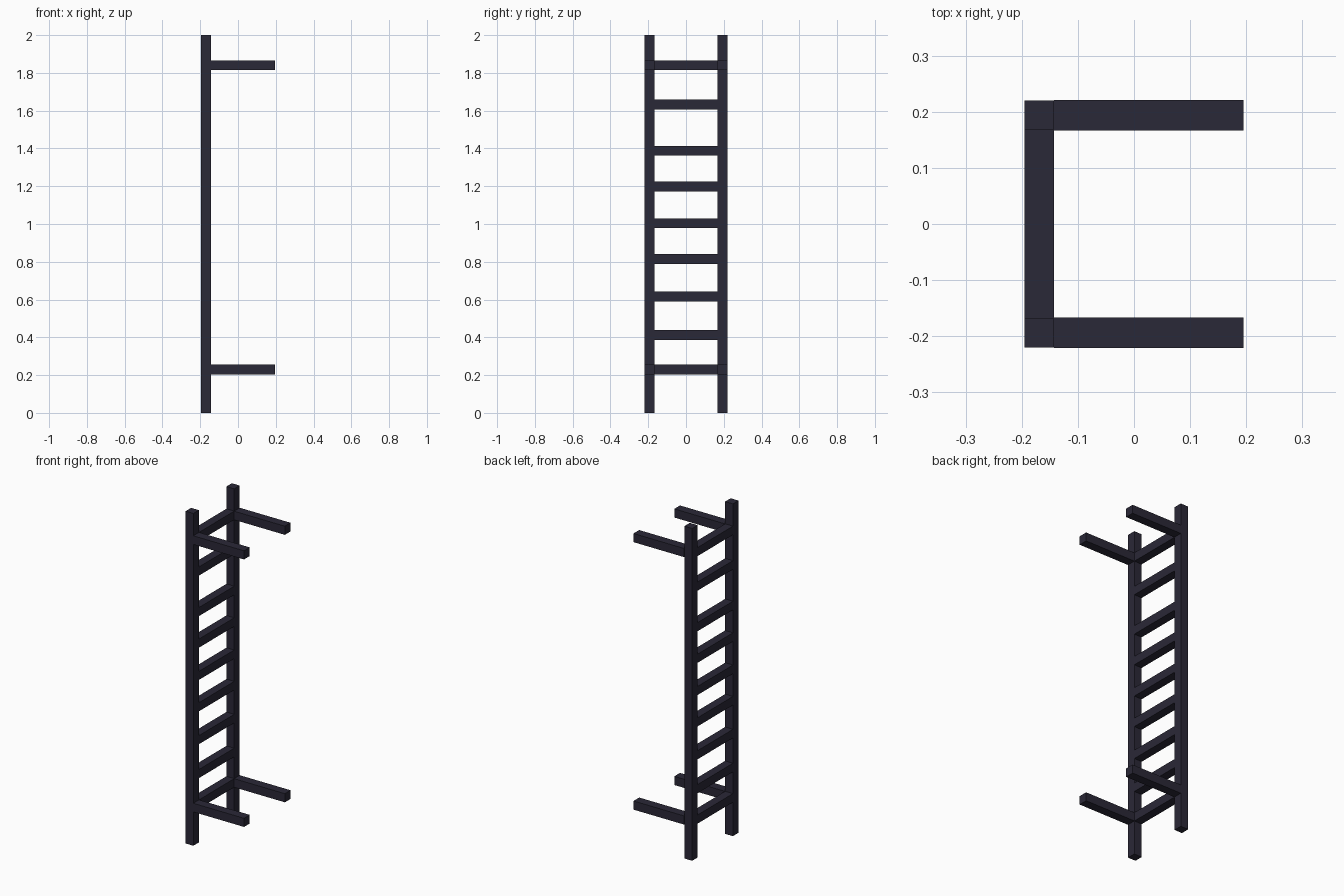
import bpy

if "Cube" in bpy.data.objects:
    bpy.data.objects.remove(bpy.data.objects["Cube"])

T = 0.052            # square bar thickness
X_RAIL = -0.169      # rail centre line
Y_RAIL = 0.194
ARM_TIP = 0.195

dark = bpy.data.materials.new("dark_metal")
dark.diffuse_color = (0.023, 0.021, 0.038, 1)
dark.use_nodes = True
dark.node_tree.nodes["Principled BSDF"].inputs["Base Color"].default_value = dark.diffuse_color


def bar(name, lo, hi):
    """Square-edged bar between two opposite corners."""
    centre = [(a + b) / 2 for a, b in zip(lo, hi)]
    bpy.ops.mesh.primitive_cube_add(size=1, location=centre)
    ob = bpy.context.object
    ob.name = name
    ob.scale = [b - a for a, b in zip(lo, hi)]
    bpy.ops.object.transform_apply(location=False, rotation=False, scale=True)
    ob.data.materials.append(dark)
    return ob


h = T / 2
inner = Y_RAIL - h
arm_heights = (0.23, 1.84)
rung_heights = (0.23, 0.413, 0.617, 0.815, 1.004, 1.198, 1.388, 1.632, 1.84)

for side, label in ((-1, "front"), (1, "back")):
    y = side * Y_RAIL
    # upright rails
    bar(f"{label}_rail", (X_RAIL - h, y - h, 0), (X_RAIL + h, y + h, 2))
    # wall mounting arms, a hair wider than the rails
    w = h + 0.001
    for z, level in zip(arm_heights, ("lower", "upper")):
        bar(f"{label}_{level}_arm", (X_RAIL + h, y - w, z - h), (ARM_TIP, y + w, z + h))

# rungs between the rails
for i, z in enumerate(rung_heights, 1):
    bar(f"rung_{i}", (X_RAIL - h, -inner, z - h), (X_RAIL + h, inner, z + h))
